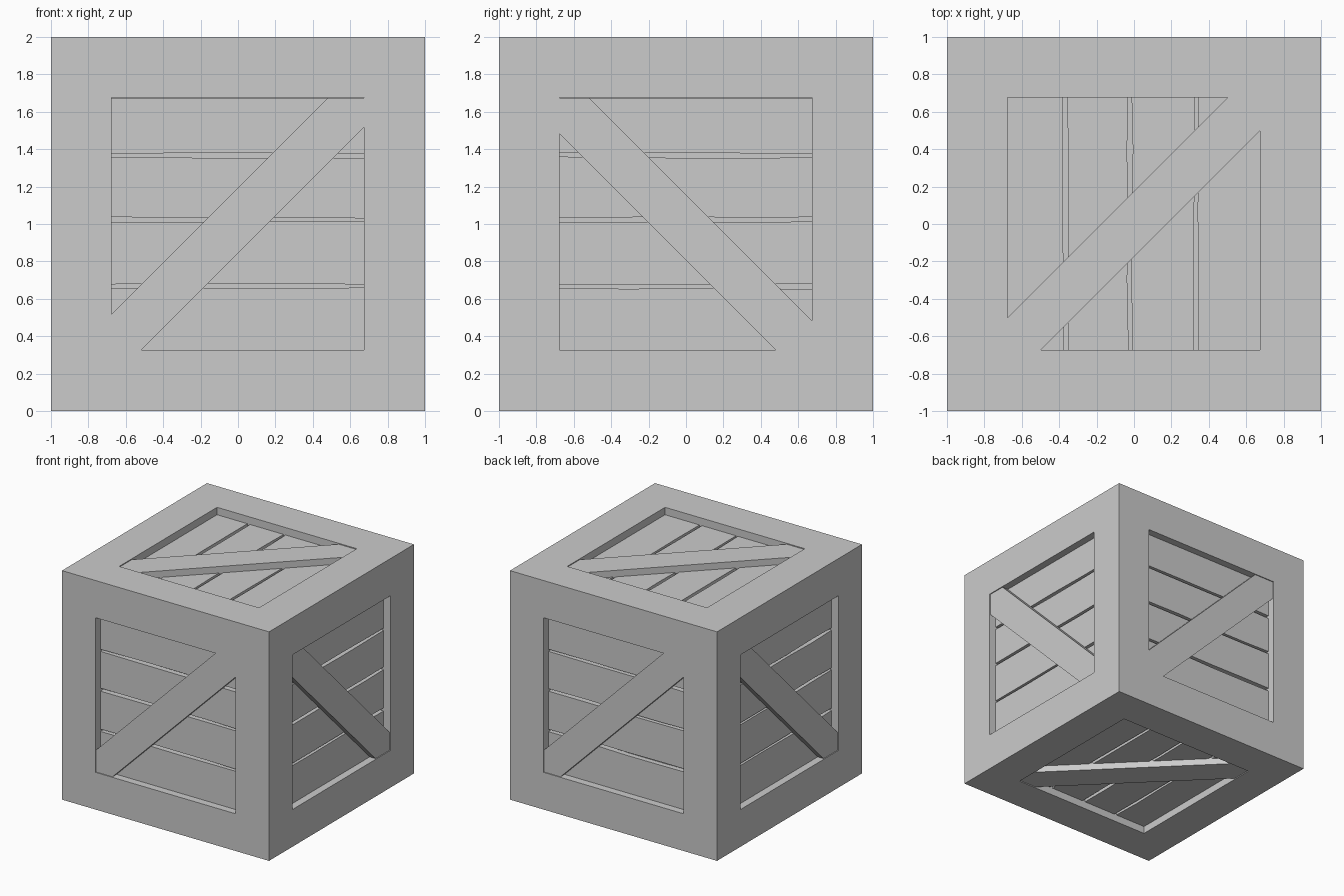
import bpy, bmesh, random
from mathutils import Matrix, Vector

if "Cube" in bpy.data.objects:
    bpy.data.objects.remove(bpy.data.objects["Cube"])

random.seed(4)
H = 0.675          # half size of the panel openings
PANEL = 0.065      # depth of the plank faces
FLOOR = 0.11       # depth behind the gaps
BRACE = 0.008      # depth of the brace face
GAPS = (-H, -0.333, 0.021, 0.367, H)


def make_object(name, bm):
    bmesh.ops.recalc_face_normals(bm, faces=bm.faces[:])
    mesh = bpy.data.meshes.new(name)
    bm.to_mesh(mesh)
    bm.free()
    obj = bpy.data.objects.new(name, mesh)
    bpy.context.collection.objects.link(obj)
    return obj


def slab(name, outline, z_front, z_back, place):
    """Prism between two depths in panel space."""
    bm = bmesh.new()
    a = [bm.verts.new(place @ Vector((u, v, -z_front))) for u, v in outline]
    b = [bm.verts.new(place @ Vector((u, v, -z_back))) for u, v in outline]
    bm.faces.new(a)
    bm.faces.new(b[::-1])
    n = len(a)
    for i in range(n):
        bm.faces.new((a[i], b[i], b[(i + 1) % n], a[(i + 1) % n]))
    return make_object(name, bm)


# solid frame with a square recess in each face
bm = bmesh.new()
bmesh.ops.create_cube(bm, size=2, matrix=Matrix.Translation((0, 0, 1)))
faces = bm.faces[:]
bmesh.ops.inset_individual(bm, faces=faces, thickness=1 - H, use_even_offset=True)
bmesh.ops.inset_individual(bm, faces=faces, thickness=0, depth=-FLOOR)
make_object("crate_frame", bm)


def wobbly_edge(v, side):
    """Points along a rough sawn plank edge."""
    if abs(v) == H:
        return [(-H, v), (H, v)]
    return [(u * H, v - side * random.uniform(0.007, 0.016))
            for u in (-1, -0.45, 0.1, 0.6, 1)]


def panel(face, u, v, sign, shift):
    u, v = Vector(u), Vector(v)
    n = u.cross(v)
    place = Matrix.Translation(n + Vector((0, 0, 1))) @ Matrix((u, v, n)).transposed().to_4x4()

    # four planks
    for i in range(4):
        low = wobbly_edge(GAPS[i], -1)
        high = wobbly_edge(GAPS[i + 1], 1)
        slab(f"{face}_plank_{i + 1}", low + high[::-1], PANEL, FLOOR + 0.01, place)

    # diagonal brace trimmed to the corners of the opening
    a, b = 0.175 + shift, 0.175 - shift
    outline = [(-H, -H), (-H + b, -H), (H, H - b), (H, H), (H - a, H), (-H, -H + a)]
    slab(f"{face}_brace", [(sign * x, y) for x, y in outline], BRACE, PANEL + 0.01, place)


X, Y, Z = (1, 0, 0), (0, 1, 0), (0, 0, 1)
NX, NY = (-1, 0, 0), (0, -1, 0)
panel("front", X, Z, 1, 0.018)
panel("back", NX, Z, 1, 0.018)
panel("right", Y, Z, -1, -0.018)
panel("left", NY, Z, -1, -0.018)
panel("top", Y, NX, -1, 0)
panel("bottom", NY, NX, -1, 0)
